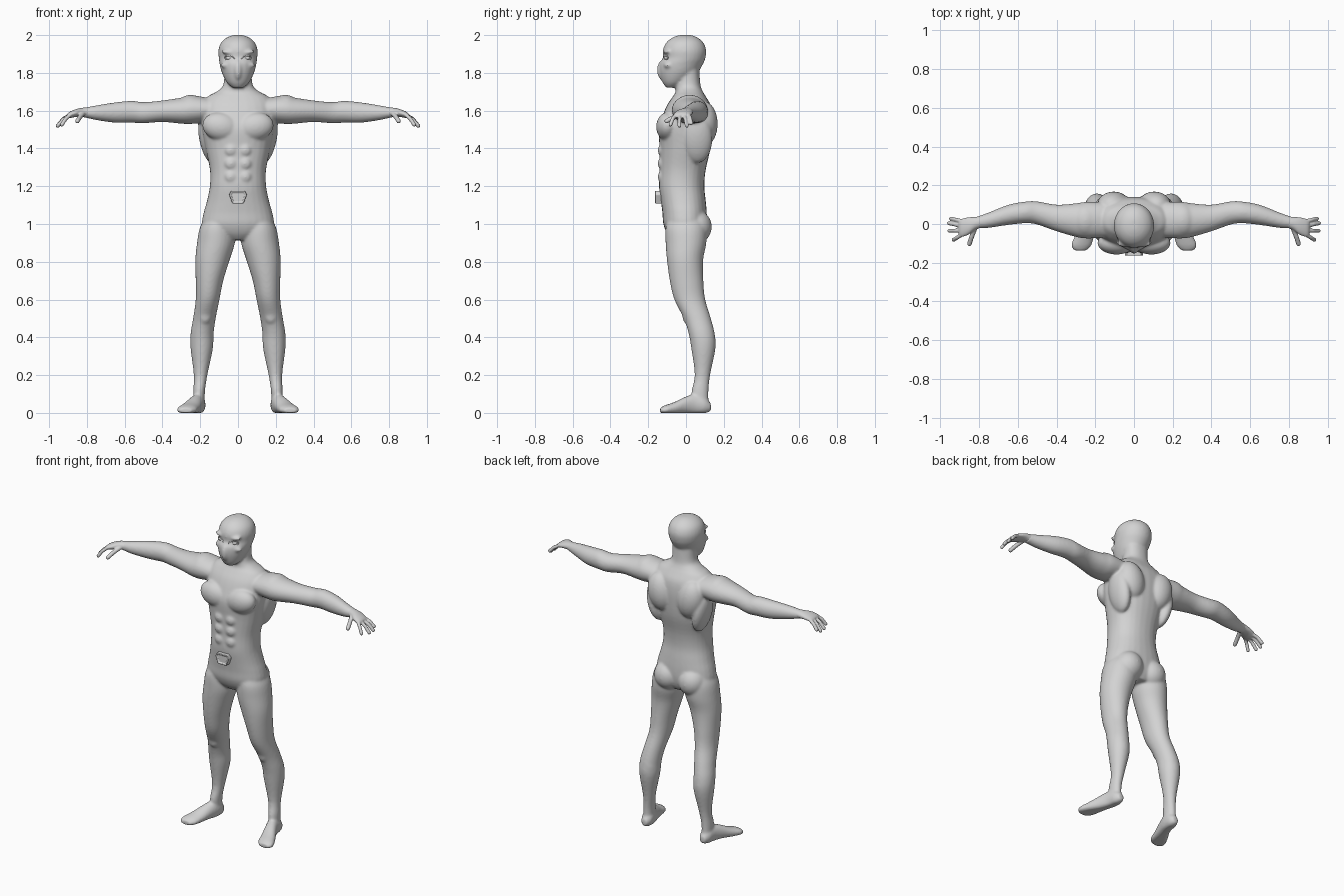
import bpy, bmesh
from math import sin, cos, pi
from mathutils import Vector, Matrix

if "Cube" in bpy.data.objects:
    bpy.data.objects.remove(bpy.data.objects["Cube"])

grey = bpy.data.materials.new("light_grey")
grey.use_nodes = True
COLOUR = (0.65, 0.65, 0.65, 1)
grey.diffuse_color = COLOUR
grey.node_tree.nodes["Principled BSDF"].inputs["Base Color"].default_value = COLOUR


def smooth_rows(rows, steps=4):
    """Fill in sections between the given ones along a smooth curve."""
    out = []
    for i in range(len(rows) - 1):
        a, b = rows[max(i - 1, 0)], rows[i]
        c, d = rows[i + 1], rows[min(i + 2, len(rows) - 1)]
        for k in range(steps):
            t = k / steps
            out.append([q + 0.5 * t * (r - p + t * (2*p - 5*q + 4*r - s + t * (3*(q - r) + s - p)))
                        for p, q, r, s in zip(a, b, c, d)])
    return out + [list(rows[-1])]


def loft(bm, axis, rows, side=1, power=1.0, sides=28):
    """Closed tube through rows of (position on axis, centre u, centre v, radius u, radius v)."""
    rings = []
    for t, cu, cv, ru, rv in smooth_rows(rows):
        ring = []
        for k in range(sides):
            c, s = cos(2 * pi * k / sides), sin(2 * pi * k / sides)
            u = cu + max(ru, .003) * abs(c) ** power * (1 if c > 0 else -1)
            v = cv + max(rv, .003) * abs(s) ** power * (1 if s > 0 else -1)
            x, y, z = {"x": (t, u, v), "y": (u, t, v), "z": (u, v, t)}[axis]
            ring.append(bm.verts.new((side * x, y, max(z, 0))))
        rings.append(ring)
    for lower, upper in zip(rings, rings[1:]):
        for k in range(sides):
            n = (k + 1) % sides
            bm.faces.new((lower[k], lower[n], upper[n], upper[k]))
    bm.faces.new(rings[0])
    bm.faces.new(rings[-1])


def blob(bm, centre, radii, side=1, tilt=0):
    """Ellipsoid muscle, tilted about the front axis."""
    place = (Matrix.Translation((side * centre[0], centre[1], centre[2]))
             @ Matrix.Rotation(side * tilt, 4, "Y") @ Matrix.Diagonal((*radii, 1)))
    bmesh.ops.create_uvsphere(bm, u_segments=24, v_segments=16, radius=1, matrix=place)


def finger(bm, points, radius, side):
    """Chain of overlapping balls along a bent path."""
    for a, b in zip(points, points[1:]):
        a, b = Vector(a), Vector(b)
        for k in range(9):
            blob(bm, a.lerp(b, k / 8), (radius,) * 3, side)


def finish(name, bm, voxel=0, passes=0):
    bmesh.ops.recalc_face_normals(bm, faces=bm.faces)
    mesh = bpy.data.meshes.new(name)
    for f in bm.faces:
        f.smooth = True
    bm.to_mesh(mesh)
    bm.free()
    obj = bpy.data.objects.new(name, mesh)
    bpy.context.collection.objects.link(obj)
    mesh.materials.append(grey)
    if voxel:
        fuse = obj.modifiers.new("fuse", "REMESH")
        fuse.mode = "VOXEL"
        fuse.voxel_size = voxel
        fuse.use_smooth_shade = True
        soften = obj.modifiers.new("soften", "SMOOTH")
        soften.factor = 0.5
        soften.iterations = passes
    return obj


def centred(rows):
    """Turn (height, front, back, half width) into loft sections."""
    return [(z, 0, (f + b) / 2, w, (b - f) / 2) for z, f, b, w in rows]


body = bmesh.new()

# Torso and neck
loft(body, "z", centred([
    (.915, -.07, .08, .06), (.95, -.10, .10, .16), (1.0, -.12, .11, .19), (1.06, -.125, .11, .182),
    (1.12, -.133, .105, .165), (1.2, -.143, .097, .149), (1.29, -.14, .105, .149),
    (1.4, -.14, .13, .172), (1.5, -.145, .14, .19), (1.57, -.125, .14, .195),
    (1.63, -.10, .13, .19), (1.675, -.07, .105, .16), (1.70, -.055, .09, .115),
    (1.735, -.055, .077, .078), (1.82, -.04, .07, .072)]), power=.9)

# Head
loft(body, "z", centred([
    (1.722, -.105, -.05, .03), (1.75, -.125, .0, .06), (1.80, -.14, .06, .085),
    (1.85, -.14, .092, .098), (1.88, -.122, .103, .102), (1.92, -.123, .107, .104),
    (1.96, -.105, .092, .09), (1.988, -.07, .06, .058), (2.001, -.03, .025, .02)]))
blob(body, (0, -.122, 1.815), (.024, .032, .055))

for s in (1, -1):
    # Arm
    loft(body, "x", [
        (.14, .02, 1.605, .09, .06), (.24, .02, 1.605, .095, .075), (.30, .02, 1.60, .087, .069),
        (.40, .031, 1.597, .069, .057), (.50, .057, 1.589, .06, .056), (.56, .06, 1.594, .056, .058),
        (.65, .047, 1.59, .052, .054), (.75, .02, 1.589, .04, .039), (.80, .01, 1.59, .032, .029),
        (.825, .004, 1.59, .031, .025)], s)
    # Leg
    loft(body, "z", [
        (.02, .206, .08, .03, .04), (.11, .206, .074, .031, .045), (.20, .198, .087, .036, .041),
        (.34, .192, .092, .059, .064), (.42, .19, .083, .061, .069), (.50, .178, .06, .06, .072),
        (.60, .161, .02, .063, .082), (.70, .151, .003, .073, .089), (.81, .135, -.005, .091, .096),
        (.90, .117, .0, .1, .108), (.98, .112, .0, .09, .108), (1.04, .1, .0, .07, .09)], s)
    # Foot
    loft(body, "y", [
        (.132, .206, .03, .018, .02), (.10, .207, .04, .035, .045), (.05, .213, .045, .038, .056),
        (.0, .23, .04, .042, .047), (-.06, .255, .024, .05, .034), (-.11, .272, .016, .053, .025),
        (-.137, .277, .012, .033, .015)], s)
    # Shoulder, chest and back muscles
    blob(body, (.25, .02, 1.608), (.08, .09, .076), s)
    blob(body, (.09, -.098, 1.515), (.1, .06, .075), s, -.2)
    blob(body, (.105, .095, 1.53), (.085, .073, .12), s, .2)
    blob(body, (.16, .06, 1.45), (.045, .08, .13), s, .2)
    # Stomach muscles
    for z in (1.39, 1.32, 1.25):
        blob(body, (.037, -.122, z), (.036, .028, .036), s)
    # Buttock, knee and calf
    blob(body, (.085, .05, .985), (.087, .087, .09), s)
    blob(body, (.175, .015, .52), (.038, .035, .055), s)
    blob(body, (.187, .105, .385), (.052, .05, .1), s)
    # Brow and upper edge of the face covering
    blob(body, (.045, -.1, 1.908), (.045, .02, .013), s, -.15)
    blob(body, (.047, -.096, 1.843), (.045, .024, .019), s, .1)
finish("body", body, .0065, 12)

# Hands
for s, label in ((1, "left"), (-1, "right")):
    hand = bmesh.new()
    loft(hand, "x", [
        (.78, .012, 1.59, .03, .028), (.82, .004, 1.592, .033, .024), (.855, -.01, 1.588, .045, .021),
        (.89, -.02, 1.578, .047, .017), (.905, -.022, 1.572, .04, .011)], s)
    for base, tip in ((.015, (.945, .028, 1.533)), (-.010, (.956, .004, 1.52)),
                      (-.034, (.954, -.035, 1.52)), (-.056, (.932, -.082, 1.526))):
        knuckle = Vector((.89, base, 1.576))
        bend = knuckle.lerp(Vector(tip), .55) + Vector((0, 0, .008))
        finger(hand, (knuckle, bend, tip), .0105, s)
    finger(hand, ((.82, -.02, 1.585), (.838, -.065, 1.565), (.85, -.102, 1.545)), .0125, s)
    finish(label + "_hand", hand, .0045, 4)

# Eyes with lids
for s, label in ((1, "left"), (-1, "right")):
    eye = bmesh.new()
    blob(eye, (.044, -.102, 1.877), (.02, .013, .011), s, -.15)
    finish(label + "_eye", eye)
    lid = bmesh.new()
    ring = [Vector((.044 + .026 * cos(a), -.109 + .012 * cos(a), 1.877 + .014 * sin(a) + .004 * cos(a)))
            for a in (2 * pi * k / 24 for k in range(25))]
    for p in ring:
        blob(lid, p, (.004, .004, .003), s)
    finish(label + "_eyelids", lid, .002, 3)

# Belt buckle: tapered plate with a raised rim
buckle = bmesh.new()
outline = [(-.036, 1.176), (.036, 1.176), (.047, 1.155), (.03, 1.108), (-.03, 1.108), (-.047, 1.155)]
plate = buckle.faces.new([buckle.verts.new((x, -.125, z)) for x, z in outline])
front = bmesh.ops.extrude_face_region(buckle, geom=[plate])["geom"]
bmesh.ops.translate(buckle, vec=(0, -.038, 0),
                    verts=[g for g in front if isinstance(g, bmesh.types.BMVert)])
face = [g for g in front if isinstance(g, bmesh.types.BMFace)]
bmesh.ops.recalc_face_normals(buckle, faces=buckle.faces)
bmesh.ops.inset_region(buckle, faces=face, thickness=.01, depth=0)
bmesh.ops.inset_region(buckle, faces=face, thickness=.003, depth=-.006)
obj = finish("belt_buckle", buckle)
bevel = obj.modifiers.new("bevel", "BEVEL")
bevel.width = .003
bevel.segments = 2
bpy.ops.object.select_all(action="DESELECT")
obj.select_set(True)
bpy.context.view_layer.objects.active = obj
bpy.ops.object.shade_smooth_by_angle()
